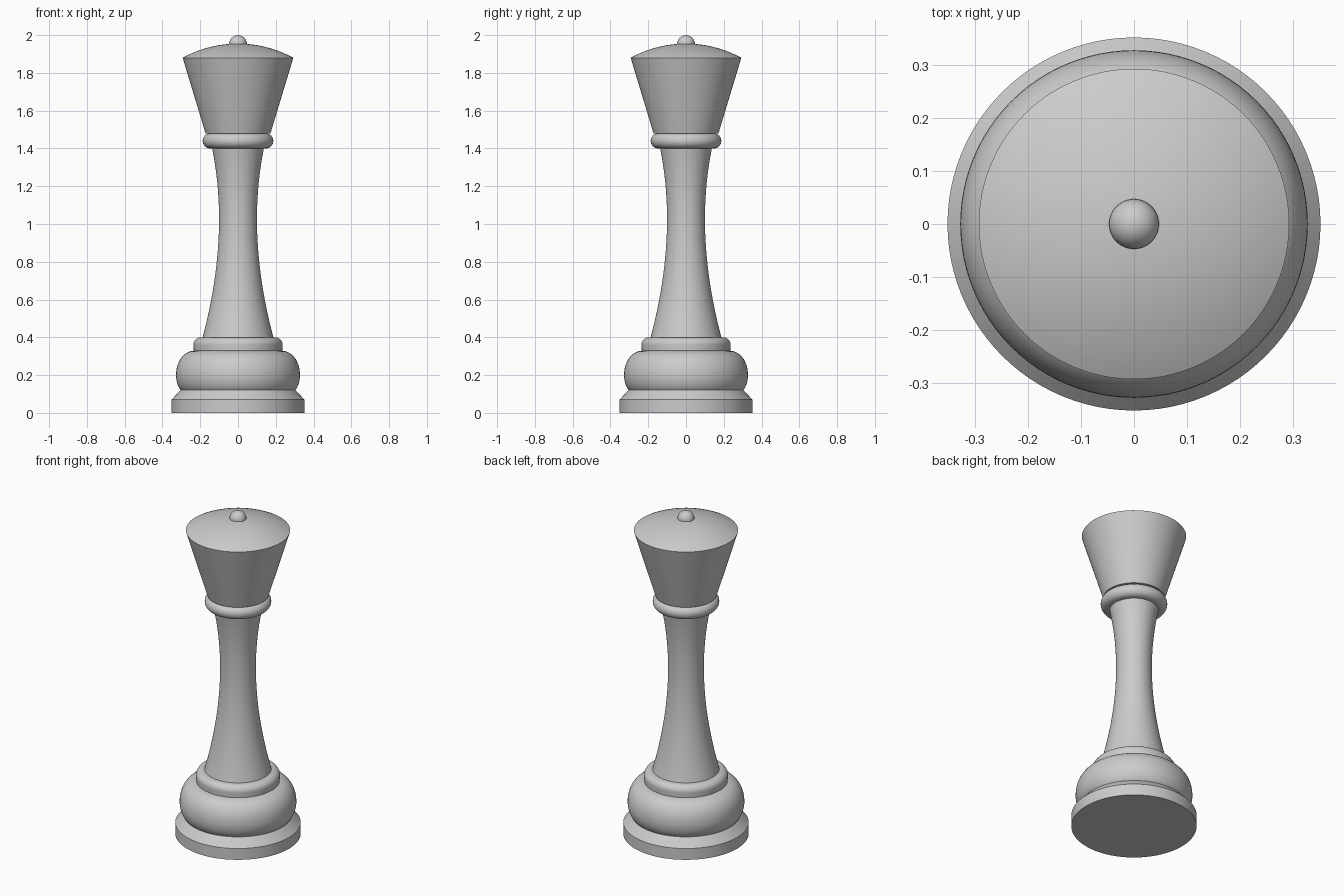
import bpy, bmesh, math
from mathutils import Vector
from mathutils.geometry import interpolate_bezier

cube = bpy.data.objects.get("Cube")
if cube:
    bpy.data.objects.remove(cube)

SIDES = 96

grey = bpy.data.materials.new("plain_grey")
grey.use_nodes = True
colour = (0.6, 0.6, 0.6, 1)
grey.diffuse_color = colour
grey.node_tree.nodes["Principled BSDF"].inputs["Base Color"].default_value = colour


def curve(a, b, c, d, steps=12):
    """Bezier profile through (radius, height) control points."""
    points = [Vector((p[0], p[1], 0)) for p in (a, b, c, d)]
    return [(p.x, p.y) for p in interpolate_bezier(*points, steps)]


def arc(radius, height, rx, rz, start, end, steps=12):
    """Elliptical profile arc, angles in degrees."""
    angles = [math.radians(start + (end - start) * i / steps) for i in range(steps + 1)]
    return [(radius + rx * math.cos(a), height + rz * math.sin(a)) for a in angles]


def turn(name, profile):
    """Spin a bottom-to-top profile round z, closing both ends on the axis."""
    bm = bmesh.new()
    profile = [(0, profile[0][1])] + profile + [(0, profile[-1][1])]
    verts = [bm.verts.new((r, 0, z)) for r, z in profile]
    edges = [bm.edges.new(pair) for pair in zip(verts, verts[1:])]
    bmesh.ops.spin(bm, geom=verts + edges, cent=(0, 0, 0), axis=(0, 0, 1),
                   angle=math.tau, steps=SIDES)
    bmesh.ops.remove_doubles(bm, verts=bm.verts, dist=0.0001)
    bmesh.ops.recalc_face_normals(bm, faces=bm.faces)
    mesh = bpy.data.meshes.new(name)
    bm.to_mesh(mesh)
    bm.free()
    mesh.materials.append(grey)
    obj = bpy.data.objects.new(name, mesh)
    bpy.context.collection.objects.link(obj)
    bpy.ops.object.select_all(action="DESELECT")
    obj.select_set(True)
    bpy.context.view_layer.objects.active = obj
    bpy.ops.object.shade_smooth_by_angle(angle=math.radians(30))


# Foot: plain disc with a chamfered rim
turn("base_disc", [(0.352, 0), (0.352, 0.07), (0.305, 0.12)])

# Rounded cushion, its underside tucked in less than its top
turn("base_bulge", curve((0.303, 0.12), (0.32, 0.14), (0.328, 0.17), (0.328, 0.2))
     + curve((0.328, 0.2), (0.328, 0.27), (0.29, 0.33), (0.225, 0.33))[1:])

# Collar under the stem
turn("lower_collar", [(0.234, 0.33)] + arc(0.196, 0.362, 0.04, 0.038, 0, 90))

# Slim waisted stem
turn("stem", curve((0.187, 0.4), (0.1, 0.73), (0.07, 1.07), (0.137, 1.4), 32))

# Rounded ring below the head
turn("neck_ring", arc(0.147, 1.44, 0.04, 0.04, -90, 90, 16))

# Flared head with a shallow dome
turn("head", [(0.172, 1.48), (0.293, 1.88)])
dome_radius = 0.61
rim_angle = 90 - math.degrees(math.asin(0.293 / dome_radius))
turn("head_dome", arc(0, 1.955 - dome_radius, dome_radius, dome_radius, rim_angle, 90, 16)[:-1]
     + [(0.001, 1.955)])

# Small ball on top
turn("finial", arc(0, 1.953, 0.047, 0.047, -89, 89, 20))
